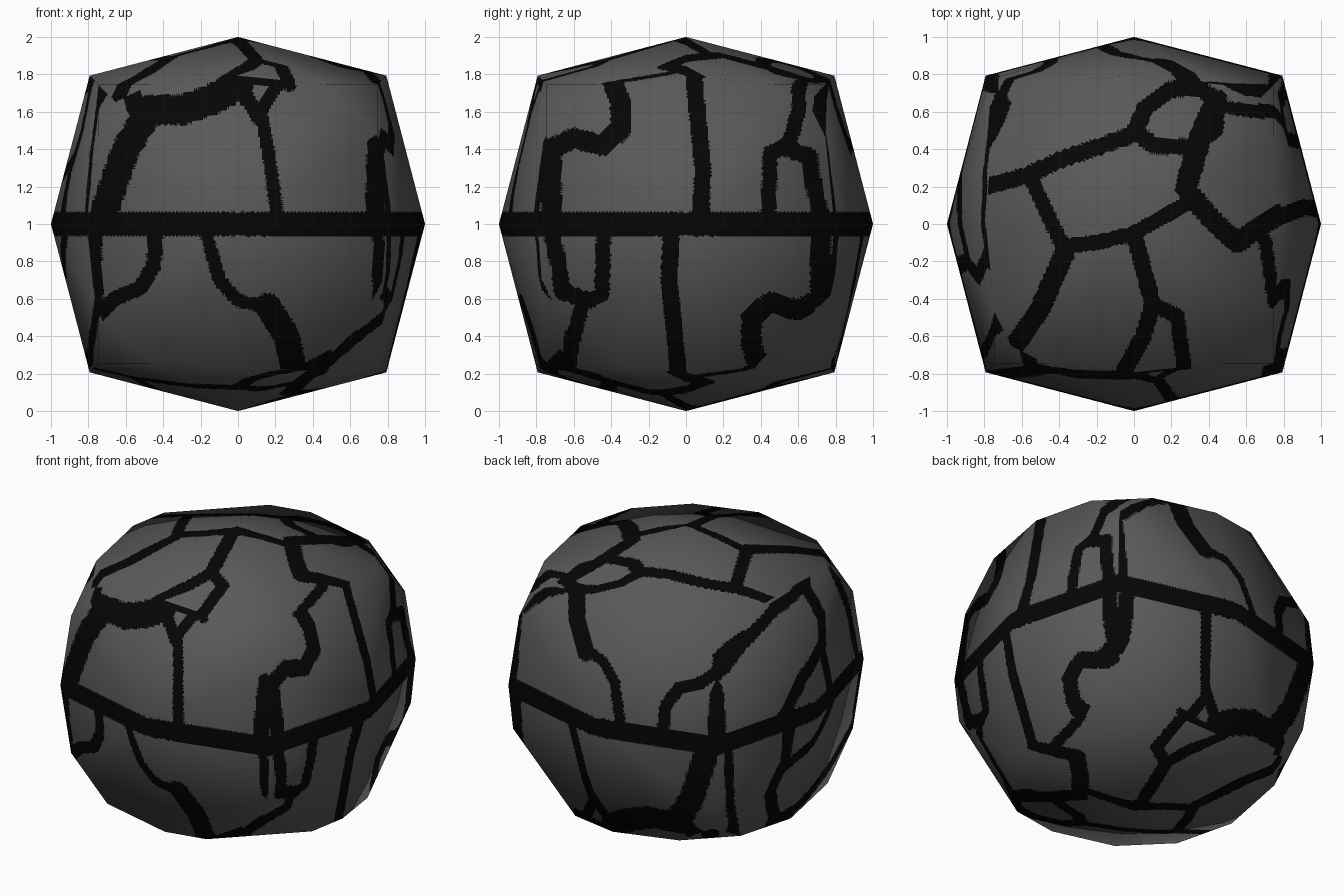
import bpy, bmesh, itertools
from mathutils import Vector

if "Cube" in bpy.data.objects:
    bpy.data.objects.remove(bpy.data.objects["Cube"])


def material(name, v):
    m = bpy.data.materials.new(name)
    m.diffuse_color = (v, v, v, 1)
    m.use_nodes = True
    m.node_tree.nodes["Principled BSDF"].inputs["Base Color"].default_value = m.diffuse_color
    return m


# Crack paths per side: (half width, [points in side coordinates])
FRONT = [  # x, z - also used upside down for the back
    (.065, [(-1, 0), (1, 0)]),
    (.035, [(.21, .05), (.16, .4), (.12, .6), (.22, .76)]),
    (.04, [(.0, .74), (.12, .56)]),
    (.03, [(.02, .79), (.28, .74)]),
    (.08, [(0, .74), (-.15, .66), (-.3, .61), (-.47, .61)]),
    (.075, [(-.47, .61), (-.6, .4), (-.71, .08)]),
    (.05, [(-.53, .58), (-.6, .79)]),
    (.05, [(.73, .05), (.74, .42)]),
    (.04, [(-.44, -.05), (-.45, -.22), (-.52, -.34), (-.66, -.4), (-.76, -.5), (-.78, -.75)]),
    (.04, [(-.77, -.05), (-.76, -.45)]),
    (.035, [(-.17, -.05), (-.1, -.3), (0, -.41), (.18, -.45)]),
    (.07, [(.16, -.44), (.26, -.6), (.3, -.78)]),
    (.03, [(.75, -.05), (.75, -.5), (.55, -.68), (.35, -.78)]),
]
RIGHT = [  # y, z - upper half, turned by 180 degrees for the lower half
    (.065, [(-1, 0), (1, 0)]),
    (.045, [(.08, .05), (.09, .3), (.06, .6), (.04, .8)]),
    (.055, [(-.72, .05), (-.72, .4), (-.6, .46), (-.45, .42), (-.35, .5), (-.35, .65), (-.4, .78)]),
    (.04, [(.44, .05), (.45, .38), (.55, .42), (.6, .6), (.62, .78)]),
    (.045, [(.52, .41), (.66, .36), (.68, .22), (.72, .05)]),
]
LEFT = [
    (.065, [(-1, 0), (1, 0)]),
    (.045, [(.76, .42), (.5, .58), (.2, .71), (-.2, .76)]),
    (.045, [(.27, .05), (.07, .24), (-.2, .34), (-.22, .05)]),
    (.05, [(-.22, .34), (-.28, .5), (-.15, .77)]),
    (.035, [(-.5, .77), (-.63, .45), (-.7, .05)]),
    (.04, [(.76, .05), (.74, .45)]),
]
TOP = [  # x, y - flipped in y for the bottom
    (.045, [(-.79, .2), (-.57, .26), (-.4, .34), (0, .48), (.06, .62), (.2, .72), (.35, .73),
            (.45, .65), (.43, .5), (.3, .41), (.1, .42), (0, .5)]),
    (.035, [(.45, .63), (.8, .58)]),
    (.06, [(.44, .66), (.36, .48), (.28, .2)]),
    (.055, [(.3, .16), (.42, .02), (.55, -.1), (.77, .05)]),
    (.04, [(.3, .12), (0, -.05), (-.2, -.1), (-.38, -.12), (-.55, .24)]),
    (.055, [(-.37, -.15), (-.5, -.45), (-.6, -.6), (-.75, -.78)]),
    (.045, [(0, -.05), (.1, -.43), (.05, -.6), (-.05, -.78)]),
    (.04, [(.1, -.43), (.23, -.49), (.27, -.79)]),
    (.035, [(.7, -.08), (.75, -.42)]),
    (.045, [(-.78, .76), (-.6, .77)]),
]


def segments(paths):
    return [(w, Vector(a), Vector(b)) for w, pts in paths for a, b in zip(pts, pts[1:])]


SIDES = {k: segments(v) for k, v in dict(front=FRONT, right=RIGHT, left=LEFT, top=TOP).items()}


def is_crack(p):
    """Choose the side by dominant direction, then measure distance to its cracks."""
    x, y, z = p
    ax, ay, az = abs(x), abs(y), abs(z)
    if az >= ax and az >= ay:
        side, q = 'top', (x, y if z > 0 else -y)
    elif ay >= ax:
        side, q = 'front', (x, z if y < 0 else -z)
    else:
        side, q = ('right' if x > 0 else 'left'), ((y, z) if z > 0 else (-y, -z))
    q = Vector(q)
    for w, a, b in SIDES[side]:
        d = b - a
        t = max(0, min(1, (q - a).dot(d) / d.length_squared))
        if (a + d * t - q).length < w:
            return True
    return False


# Coarse rounded block: side centres, edge middles and cut corners
E = .793
FLAT = {(-1, 1, 1), (1, 1, -1), (1, -1, -1)}  # more deeply cut corners
corners = set()
for s in itertools.product((-1, 1), repeat=3):
    a, b = (.3, .772) if s in FLAT else (.47, .745)
    for base in ((0, 0, 1), (0, E, E), (a, b, b)):
        for perm in set(itertools.permutations(base)):
            corners.add(tuple(round(c * k, 4) + 0.0 for c, k in zip(perm, s)))
hull = bmesh.new()
for c in sorted(corners):
    hull.verts.new(c)
bmesh.ops.convex_hull(hull, input=hull.verts[:])
bmesh.ops.triangulate(hull, faces=hull.faces[:])
bmesh.ops.recalc_face_normals(hull, faces=hull.faces[:])
hull.normal_update()

# Fine grid on every coarse triangle, keeping its soft shading
N = 40
verts, normals, faces, index = [], [], [], {}


def point(tri, i, j):
    k = N - i - j
    co = sum((v.co * f for v, f in zip(tri, (i, j, k))), Vector()) / N
    key = tuple(round(c, 4) + 0.0 for c in co)
    if key not in index:
        index[key] = len(verts)
        verts.append(co)
        normals.append(sum((v.normal * f for v, f in zip(tri, (i, j, k))), Vector()).normalized())
    return index[key]


for f in hull.faces:
    tri = f.verts[:]
    for i in range(N):
        for j in range(N - i):
            new = [(point(tri, i, j), point(tri, i + 1, j), point(tri, i, j + 1))]
            if i + j < N - 1:
                new.append((point(tri, i + 1, j), point(tri, i + 1, j + 1), point(tri, i, j + 1)))
            faces += [t for t in new if len(set(t)) == 3]
hull.free()

mesh = bpy.data.meshes.new("cracked_boulder")
mesh.from_pydata([v + Vector((0, 0, 1)) for v in verts], [], faces)
mesh.materials.append(material("stone grey", .1))
mesh.materials.append(material("crack black", .0015))
for poly, (a, b, c) in zip(mesh.polygons, faces):
    poly.use_smooth = True
    poly.material_index = int(is_crack((verts[a] + verts[b] + verts[c]) / 3))
mesh.normals_split_custom_set_from_vertices(normals)
boulder = bpy.data.objects.new("cracked_boulder", mesh)
bpy.context.collection.objects.link(boulder)
